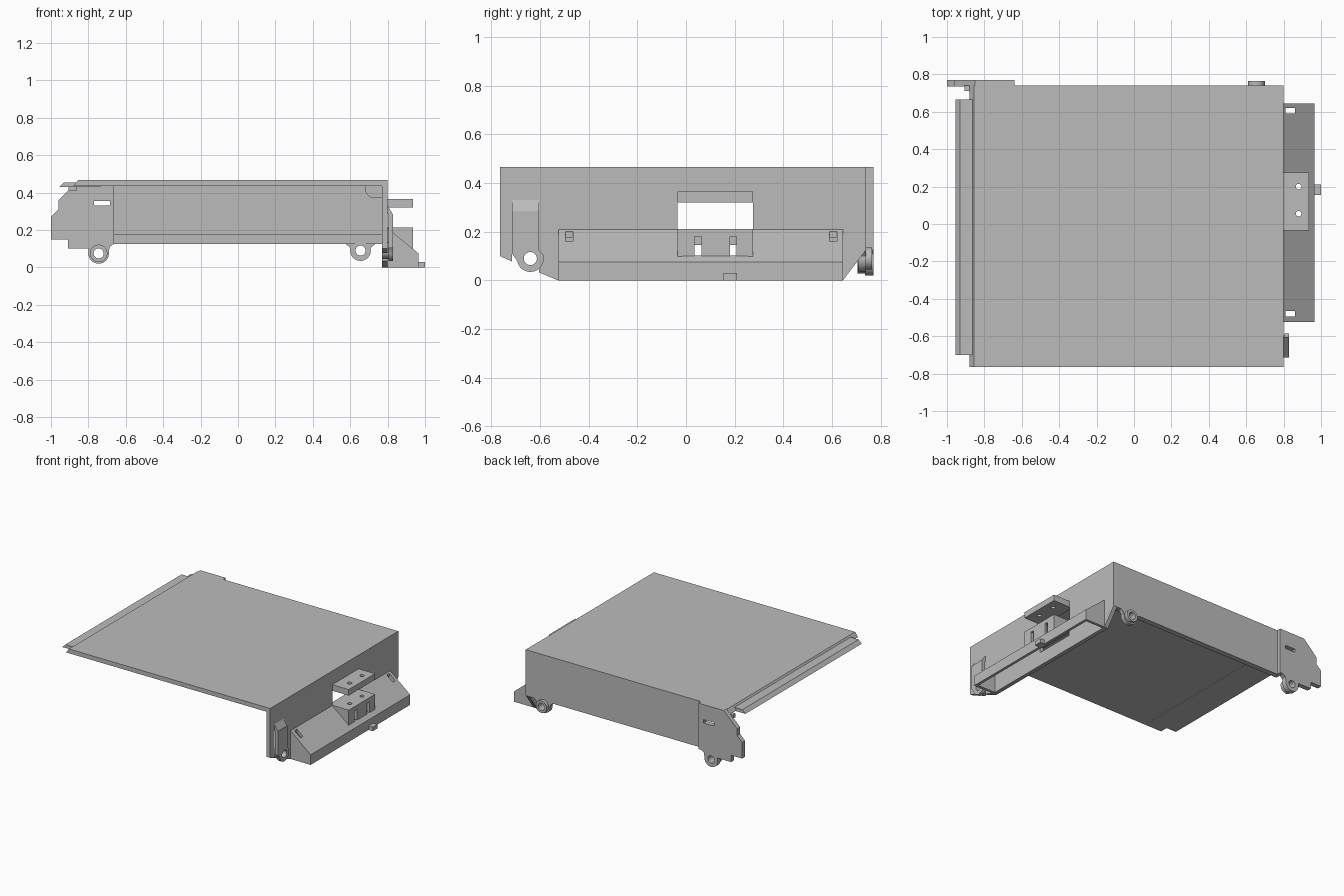
import bpy
import bmesh
import math
from mathutils import Matrix

cube = bpy.data.objects.get("Cube")
if cube:
    bpy.data.objects.remove(cube)

metal = bpy.data.materials.new("plain_grey_metal")
metal.use_nodes = True
GREY = (0.5, 0.5, 0.5, 1)
metal.diffuse_color = GREY
metal.node_tree.nodes["Principled BSDF"].inputs["Base Color"].default_value = GREY

# Columns give the world direction of the profile's u, v and its depth
FRAMES = {
    "X": Matrix(((0, 0, 1), (1, 0, 0), (0, 1, 0))),
    "Y": Matrix(((1, 0, 0), (0, 0, -1), (0, 1, 0))),
    "Z": Matrix.Identity(3),
}


def arc(u, v, r, start=0, end=360, n=24):
    full = abs(end - start) == 360
    steps = n if full else n - 1
    angles = [math.radians(start + (end - start) * i / steps) for i in range(n)]
    return [(u + r * math.cos(a), v + r * math.sin(a)) for a in angles]


def rect(u0, u1, v0, v1):
    return [(u0, v0), (u1, v0), (u1, v1), (u0, v1)]


def sheet(name, axis, outline, lo, hi, holes=(), slope=0, pivot=0):
    """Cut a flat profile with holes and give it thickness from lo to hi."""
    curve = bpy.data.curves.new(name, "CURVE")
    curve.dimensions = "2D"
    curve.fill_mode = "BOTH"
    curve.extrude = (hi - lo) / 2
    for loop in [outline, *holes]:
        spline = curve.splines.new("POLY")
        spline.points.add(len(loop) - 1)
        for point, (u, v) in zip(spline.points, loop):
            point.co = (u, v, 0, 1)
        spline.use_cyclic_u = True
    temp = bpy.data.objects.new(name + "_profile", curve)
    bpy.context.collection.objects.link(temp)
    bpy.context.view_layer.update()
    mesh = bpy.data.meshes.new_from_object(
        temp.evaluated_get(bpy.context.evaluated_depsgraph_get()))
    bpy.data.objects.remove(temp)
    mesh.name = name
    mesh.transform(FRAMES[axis].to_4x4())
    bm = bmesh.new()
    bm.from_mesh(mesh)
    bmesh.ops.remove_doubles(bm, verts=bm.verts, dist=0.0001)
    for vert in bm.verts:
        vert.co["XYZ".index(axis)] += (lo + hi) / 2
        vert.co.z -= slope * (vert.co.x - pivot)
    bmesh.ops.recalc_face_normals(bm, faces=bm.faces)
    bm.to_mesh(mesh)
    bm.free()
    mesh.materials.clear()
    mesh.materials.append(metal)
    for poly in mesh.polygons:
        poly.material_index = 0
    obj = bpy.data.objects.new(name, mesh)
    bpy.context.collection.objects.link(obj)
    bpy.ops.object.select_all(action="DESELECT")
    obj.select_set(True)
    bpy.context.view_layer.objects.active = obj
    bpy.ops.object.shade_smooth_by_angle(angle=math.radians(30))
    return obj


def ring(name, axis, u, v, r, bore, lo, hi):
    sheet(name, axis, arc(u, v, r), lo, hi, [arc(u, v, bore)])


# Top cover and the stepped lip tucked beneath its edge
sheet("top_cover", "Y", [(-.88, .435), (-.855, .467), (.8, .467), (.8, .435)], -.74, .765)
for part in bpy.data.objects:
    if part.name == "top_cover":
        part.data.transform(Matrix.Scale(-1, 4, (0, 1, 0)))
        part.data.flip_normals()
sheet("edge_lip", "Y", [(-.735, .43), (-.955, .43), (-.93, .455), (-.735, .455)], -.70, .665)

# Rear wall with a hanging lug and stiffened lower edge
LUG = (.655, .09)
sheet("rear_wall", "Y",
      [(-.665, .44), (.8, .44), (.8, .125), (.735, .125), (.715, .11)]
      + arc(*LUG, .055, 10, -190) + [(.595, .11), (.575, .125), (-.665, .125)],
      .71, .74, [arc(*LUG, .027)])
sheet("rear_lower_band", "Y", rect(-.665, .775, .125, .175), .70, .712)
ring("rear_lug_collar", "Y", *LUG, .045, .027, .705, .765)
sheet("corner_pad", "Y", [(.775, .44), (.68, .44)] + arc(.73, .42, .05, 180, 270, 8)
      + [(.775, .37)], .70, .712)
ring("corner_ring", "Y", .735, .415, .02, .01, .695, .705)

# Offset side ear at the end of the rear wall
EAR = (-.745, .075)
sheet("rear_ear", "Y",
      [(-.64, .467), (-.85, .467), (-.96, .36), (-.96, .31), (-1, .27), (-1, .15),
       (-.91, .15), (-.91, .10), (-.80, .10)]
      + arc(*EAR, .055, 170, 370) + [(-.685, .11), (-.665, .125), (-.64, .125)],
      .735, .77, [rect(-.77, -.685, .33, .355), arc(*EAR, .027)])
ring("ear_collar", "Y", *EAR, .047, .027, .705, .77)
sheet("ear_clip", "Z", rect(-.905, -.86, .71, .74), .41, .437)

# End wall with window and tongue cutout
sheet("end_wall", "X",
      [(-.765, .44), (.74, .44), (.74, .125), (.645, 0), (-.525, 0), (-.605, .033),
       (-.605, .325), (-.715, .325), (-.715, .078), (-.765, .1)],
      .77, .8, [rect(-.035, .275, .21, .345), rect(-.03, .27, .1, .145)])

# Tongue bent out of the end wall, with its own lug
TONGUE = (-.64, .09)
sheet("tongue", "X", [(-.715, .285), (-.605, .285), (-.605, .125)]
      + arc(*TONGUE, .055, 20, -170) + [(-.715, .11)], .805, .83, [arc(*TONGUE, .027)])
sheet("tongue_bend", "Y", [(.77, .33), (.8, .33), (.83, .28), (.805, .28)], -.715, -.605)
ring("tongue_collar", "X", *TONGUE, .045, .027, .77, .83)

# Sloped bracket along the end wall
sheet("bracket_slope", "Z", rect(.8, .965, -.525, .645), .185, .21,
      [rect(.805, .93, -.03, .27), rect(.81, .86, -.495, -.465), rect(.81, .86, .59, .62)],
      slope=.82, pivot=.8)
sheet("bracket_front", "X", rect(-.525, .645, 0, .075), .945, .965)
for side, y in (("right", -.525), ("left", .625)):
    sheet("bracket_end_" + side, "Y",
          [(.8, 0), (.965, 0), (.965, .075), (.8, .21)], y, y + .02)
sheet("bracket_nub", "Z", rect(.94, 1, .155, .21), 0, .03)

# Pair of drilled mounting tabs; the lower one has slotted legs
BORES = [arc(.88, .055, .015), arc(.88, .2, .015)]
for name, lo, hi in (("upper_tab", .32, .365), ("lower_tab", .18, .212)):
    sheet(name, "Z", rect(.775, .935, -.035, .275), lo, hi, BORES)
sheet("lower_tab_front", "X",
      [(-.035, .21), (-.035, .1), (.035, .1), (.035, .18), (.063, .18), (.063, .1),
       (.18, .1), (.18, .18), (.208, .18), (.208, .1), (.275, .1), (.275, .21)],
      .915, .935)
for side, y in (("right", -.035), ("left", .255)):
    sheet("lower_tab_cheek_" + side, "Y", [(.8, .2), (.935, .095), (.935, .21), (.8, .21)],
          y, y + .02)
